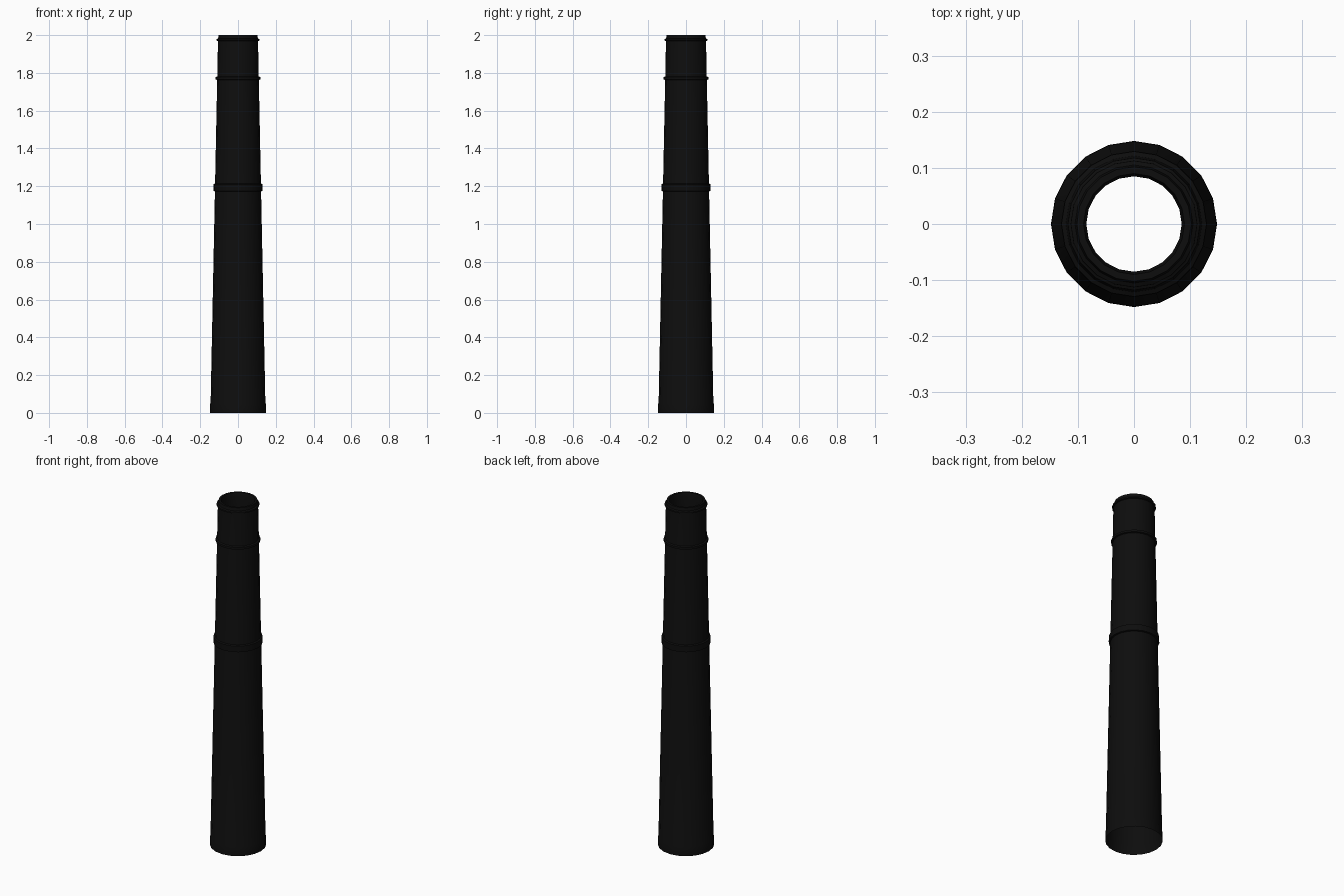
import bpy, bmesh
from math import cos, sin, pi

if "Cube" in bpy.data.objects:
    bpy.data.objects.remove(bpy.data.objects["Cube"])

SIDES = 20
mat = bpy.data.materials.new("soot_black")
mat.diffuse_color = (0.004, 0.004, 0.004, 1)
mat.use_nodes = True
mat.node_tree.nodes["Principled BSDF"].inputs["Base Color"].default_value = mat.diffuse_color


def lathe(name, profile, closed=False):
    """Revolve (radius, z) points around the z axis."""
    bm = bmesh.new()
    rings = [[bm.verts.new((r * cos(2 * pi * i / SIDES), r * sin(2 * pi * i / SIDES), z))
              for i in range(SIDES)] for r, z in profile]
    pairs = list(zip(rings, rings[1:]))
    if closed:
        pairs.append((rings[-1], rings[0]))
    for a, b in pairs:
        for i in range(SIDES):
            j = (i + 1) % SIDES
            bm.faces.new((a[i], a[j], b[j], b[i]))
    me = bpy.data.meshes.new(name)
    bm.to_mesh(me)
    bm.free()
    ob = bpy.data.objects.new(name, me)
    bpy.context.collection.objects.link(ob)
    me.materials.append(mat)
    bpy.context.view_layer.objects.active = ob
    ob.select_set(True)
    bpy.ops.object.shade_smooth_by_angle(angle=0.6)
    ob.select_set(False)
    return ob


def body_radius(z):
    return 0.146 - 0.0203 * z


# tapered stack, open at the bottom, with a lip and short inner wall at the top
lathe("chimney_stack", [(0.148, 0), (0.147, 0.05), (body_radius(0.05), 0.055),
                        (body_radius(1.98), 1.98), (0.102, 2.0),
                        (0.09, 2.0), (0.085, 1.98), (0.085, 1.85)])

# raised bands: name, lower z, upper z, projection
for name, z0, z1, out in [("middle_band", 1.172, 1.215, 0.008),
                          ("upper_band", 1.762, 1.782, 0.008),
                          ("top_band", 1.968, 1.984, 0.007)]:
    r0, r1 = body_radius(z0), body_radius(z1)
    lathe(name, [(r0 - 0.002, z0), (r0 + out, z0 + 0.003),
                 (r1 + out, z1 - 0.005), (r1 - 0.002, z1)])
